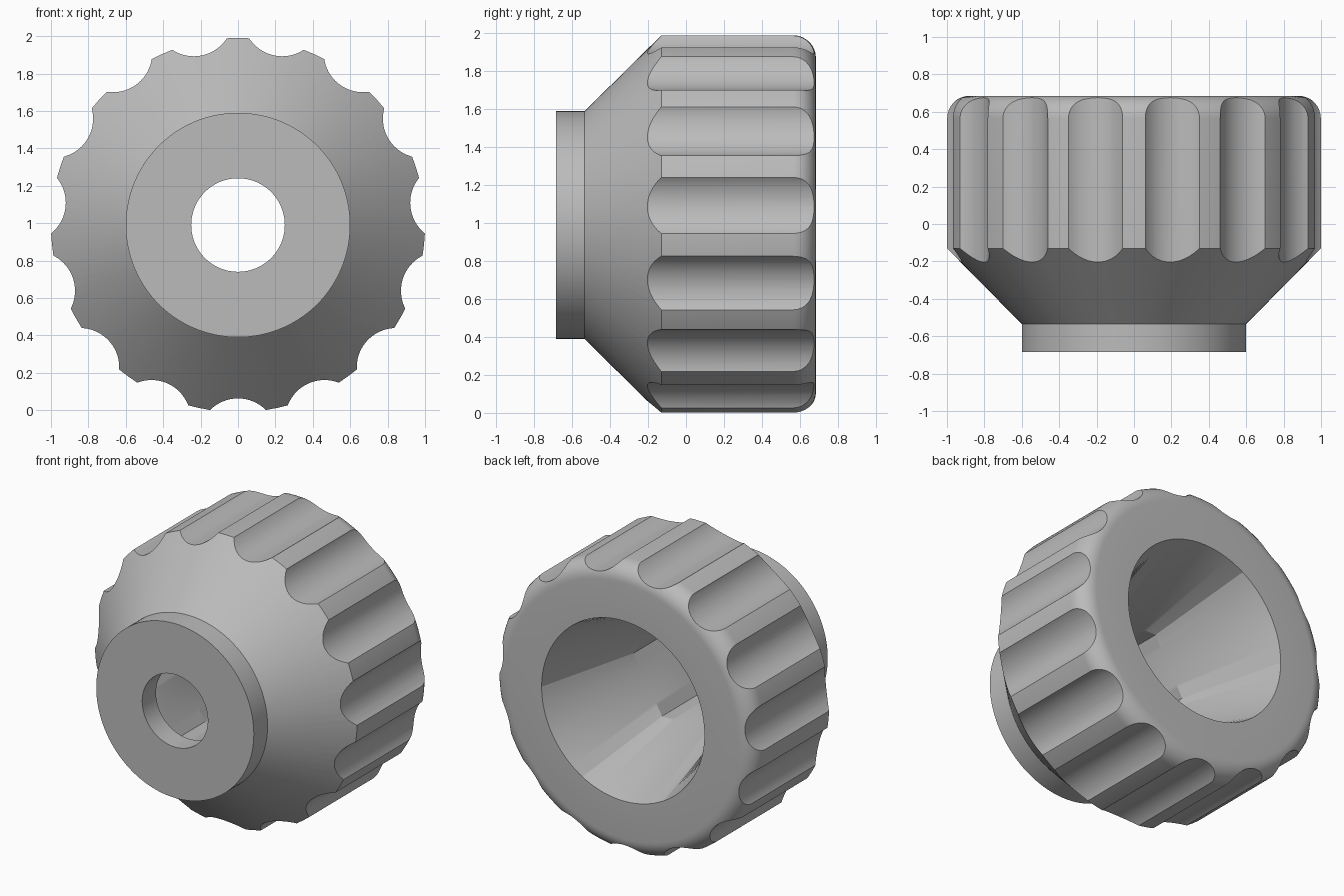
import bpy, bmesh, math

cube = bpy.data.objects.get("Cube")
if cube:
    bpy.data.objects.remove(cube)

CZ = 0.99      # height of the knob axis
SEG = 120      # segments around the axis
FLUTES = 15

grey = bpy.data.materials.new("plain grey")
grey.use_nodes = True
grey.diffuse_color = (0.5, 0.5, 0.5, 1)
grey.node_tree.nodes["Principled BSDF"].inputs["Base Color"].default_value = (0.5, 0.5, 0.5, 1)


def make_object(name, bm):
    bmesh.ops.recalc_face_normals(bm, faces=bm.faces)
    mesh = bpy.data.meshes.new(name)
    bm.to_mesh(mesh)
    bm.free()
    mesh.materials.append(grey)
    obj = bpy.data.objects.new(name, mesh)
    bpy.context.collection.objects.link(obj)
    return obj


def ring(bm, y, r, hexagon=False, cx=0, cz=CZ, seg=SEG):
    """Ring of vertices around the y axis, round or six-sided."""
    verts = []
    for i in range(seg):
        a = 2 * math.pi * i / seg
        k = 1
        if hexagon:
            k = math.cos(math.pi / 6) / math.cos(a % (math.pi / 3) - math.pi / 6)
        verts.append(bm.verts.new((cx + r * k * math.cos(a), y, cz + r * k * math.sin(a))))
    return verts


def bridge(bm, a, b):
    n = len(a)
    for i in range(n):
        j = (i + 1) % n
        bm.faces.new((a[i], a[j], b[j], b[i]))


# Knob body: collar, cone, grip with rounded back edge, tapered bore, hexagonal pocket, bolt hole
profile = [(-0.685, 0.25, False), (-0.685, 0.6, False), (-0.535, 0.6, False), (-0.13, 1.0, False)]
for i in range(9):
    t = math.pi / 2 * i / 8
    profile.append((0.565 + 0.12 * math.sin(t), 0.88 + 0.12 * math.cos(t), False))
profile += [(0.685, 0.62, False), (-0.05, 0.434, True), (-0.535, 0.434, True), (-0.535, 0.25, False)]
bm = bmesh.new()
rings = [ring(bm, *p) for p in profile]
for i, r in enumerate(rings):
    bridge(bm, r, rings[(i + 1) % len(rings)])
knob = make_object("knob_body", bm)

# Cylinders that cut the finger flutes
bm = bmesh.new()
for i in range(FLUTES):
    a = -math.pi / 2 + 2 * math.pi * i / FLUTES
    x, z = 1.137 * math.cos(a), CZ + 1.137 * math.sin(a)
    ends = [ring(bm, y, 0.21, False, x, z, 64) for y in (-0.6, 1.0)]
    bridge(bm, *ends)
    for e in ends:
        bm.faces.new(e)
cutter = make_object("flute_cutter", bm)
cutter.hide_render = True

# Cut the flutes and keep the result as plain mesh
cut = knob.modifiers.new("flutes", 'BOOLEAN')
cut.operation = 'DIFFERENCE'
cut.solver = 'EXACT'
cut.object = cutter
bpy.context.view_layer.update()
result = bpy.data.meshes.new_from_object(knob.evaluated_get(bpy.context.evaluated_depsgraph_get()))
knob.modifiers.clear()
knob.data = result
bpy.data.objects.remove(cutter)

# Smooth shading with sharp edges kept
bpy.ops.object.select_all(action='DESELECT')
knob.select_set(True)
bpy.context.view_layer.objects.active = knob
bpy.ops.object.shade_smooth_by_angle(angle=math.radians(20))
